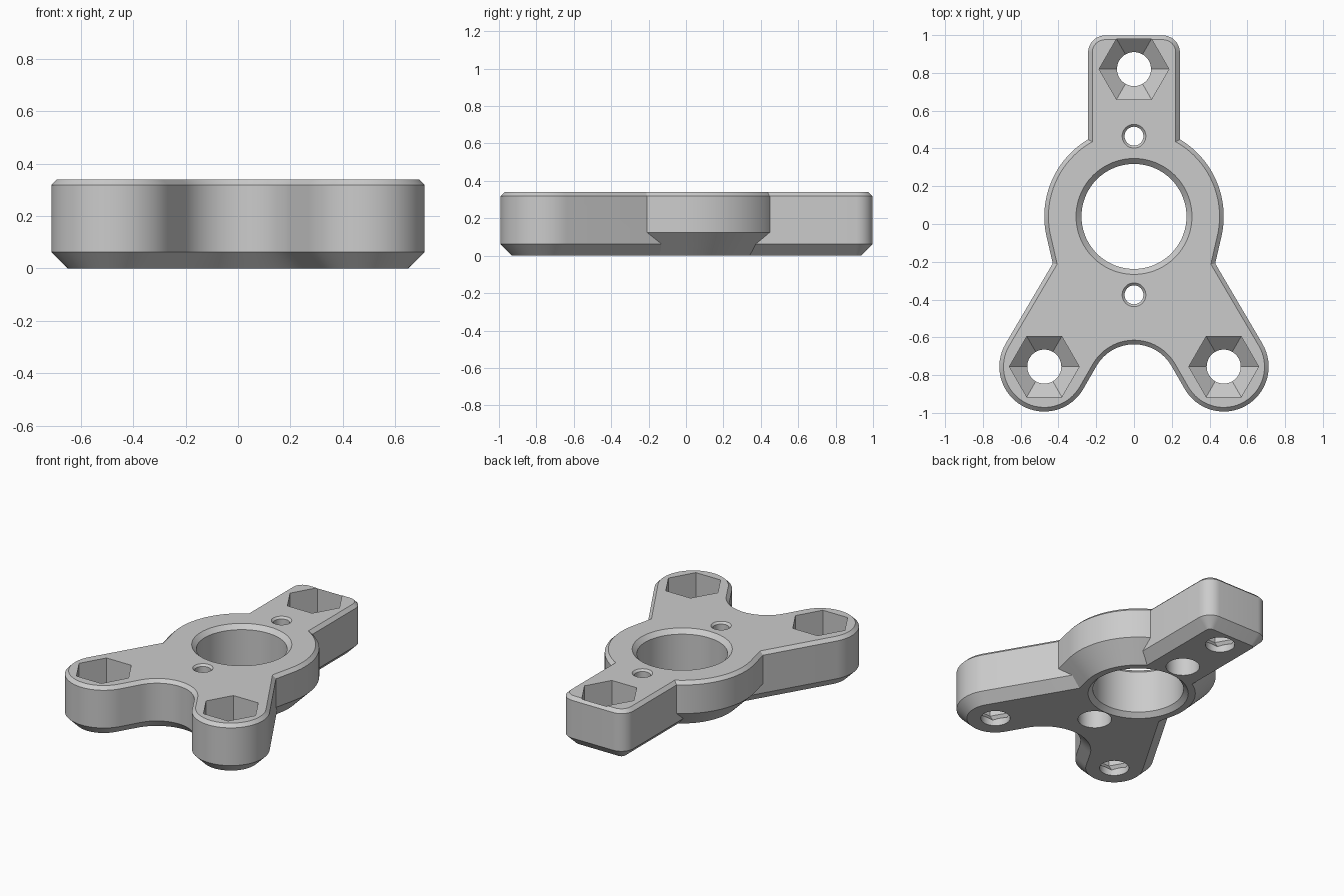
import bpy, bmesh
from math import sin, cos, radians, pi
from mathutils import Vector

cube = bpy.data.objects.get("Cube")
if cube:
    bpy.data.objects.remove(cube, do_unlink=True)

HEIGHT = 0.34
HUB = Vector((0, 0.04))

grey = bpy.data.materials.new("light_grey")
grey.use_nodes = True
grey.diffuse_color = (0.6, 0.6, 0.6, 1)
grey.node_tree.nodes["Principled BSDF"].inputs["Base Color"].default_value = grey.diffuse_color


def arc(cx, cy, r, a0, a1, n):
    angles = [radians(a0 + (a1 - a0) * i / n) for i in range(n + 1)]
    return [Vector((cx + r * cos(a), cy + r * sin(a))) for a in angles]


def mirror(points):
    return [Vector((-p.x, p.y)) for p in reversed(points)]


def inset(points, d):
    """Move every edge of a counter-clockwise outline inward by d."""
    out = []
    for i, p in enumerate(points):
        a = (p - points[i - 1]).normalized()
        b = (points[(i + 1) % len(points)] - p).normalized()
        na, nb = Vector((-a.y, a.x)), Vector((-b.y, b.x))
        out.append(p + (na + nb) * d / (1 + na.dot(nb)))
    return out


def solid(name, rings):
    """Closed solid from (outline, z) rings, bottom to top."""
    bm = bmesh.new()
    loops = [[bm.verts.new((p.x, p.y, z)) for p in pts] for pts, z in rings]
    bm.faces.new(loops[0][::-1])
    bm.faces.new(loops[-1])
    for lo, hi in zip(loops, loops[1:]):
        for i in range(len(lo)):
            j = (i + 1) % len(lo)
            bm.faces.new((lo[i], lo[j], hi[j], hi[i]))
    bmesh.ops.recalc_face_normals(bm, faces=bm.faces)
    mesh = bpy.data.meshes.new(name)
    bm.to_mesh(mesh)
    bm.free()
    mesh.materials.append(grey)
    obj = bpy.data.objects.new(name, mesh)
    bpy.context.collection.objects.link(obj)
    return obj


def plate(name, outline, chamfer):
    """Plate with a wide lower chamfer and a fine upper one."""
    return solid(name, [(inset(outline, chamfer), 0), (outline, chamfer),
                        (outline, HEIGHT - 0.022), (inset(outline, 0.022), HEIGHT)])


def turned(name, x, y, profile, sides=48):
    """Upright revolved cutter from (radius, z) pairs."""
    rings = [(arc(x, y, r, 0, 360, sides)[:-1], z) for r, z in profile]
    return solid(name, rings)


def combine(target, tool, operation):
    mod = target.modifiers.new("combine", 'BOOLEAN')
    mod.operation, mod.solver, mod.object = operation, 'EXACT', tool
    bpy.context.view_layer.update()
    graph = bpy.context.evaluated_depsgraph_get()
    mesh = bpy.data.meshes.new_from_object(target.evaluated_get(graph))
    target.modifiers.clear()
    target.data = mesh
    bpy.data.objects.remove(tool, do_unlink=True)


# Two front legs with round ends and a rounded crotch
leg_end = arc(0.475, -0.755, 0.238, -150, 30, 32)
crotch = arc(0, -0.866, 0.229, 150, 30, 24)
legs = mirror(leg_end) + crotch + leg_end + [Vector((0.279, 0.048)), Vector((-0.279, 0.048))]
body = plate("bracket_body", legs, 0.063)

# Round hub whose sides taper into the legs
taper = [Vector((-0.363, -0.5)), Vector((0.363, -0.5))]
hub = plate("hub", taper + arc(HUB.x, HUB.y, 0.475, -13.1, 193.1, 56), 0.125)

# Straight rear arm with rounded corners
corner = arc(0.153, 0.908, 0.09, 0, 90, 10)
arm = plate("rear_arm", [Vector((-0.243, 0.2)), Vector((0.243, 0.2))] + corner + mirror(corner), 0.063)

for part in (hub, arm):
    combine(body, part, 'UNION')

# Central bore, chamfered at both ends
cutters = [turned("bore", HUB.x, HUB.y, [
    (0.337, -0.03), (0.278, 0.029), (0.278, HEIGHT - 0.029), (0.337, HEIGHT + 0.03)], 72)]

# Hexagonal nut pockets with funnel floors and through holes
for x, y in ((0, 0.82), (0.475, -0.755), (-0.475, -0.755)):
    cutters.append(turned("nut_pocket", x, y, [
        (0.07, 0.02), (0.185, 0.12), (0.185, HEIGHT + 0.05)], 6))
    cutters.append(turned("bolt_hole", x, y, [(0.09, -0.05), (0.09, HEIGHT + 0.02)]))

# Small screw holes, counterbored from below
for y in (0.465, -0.375):
    cutters.append(turned("screw_hole", 0, y, [
        (0.103, -0.05), (0.103, 0.22), (0.05, 0.22),
        (0.05, HEIGHT - 0.013), (0.076, HEIGHT + 0.013)], 32))

for cutter in cutters:
    combine(body, cutter, 'DIFFERENCE')

# Smooth curved walls, crisp chamfers
bpy.ops.object.select_all(action='DESELECT')
body.select_set(True)
bpy.context.view_layer.objects.active = body
bpy.ops.object.shade_smooth_by_angle(angle=radians(25))
